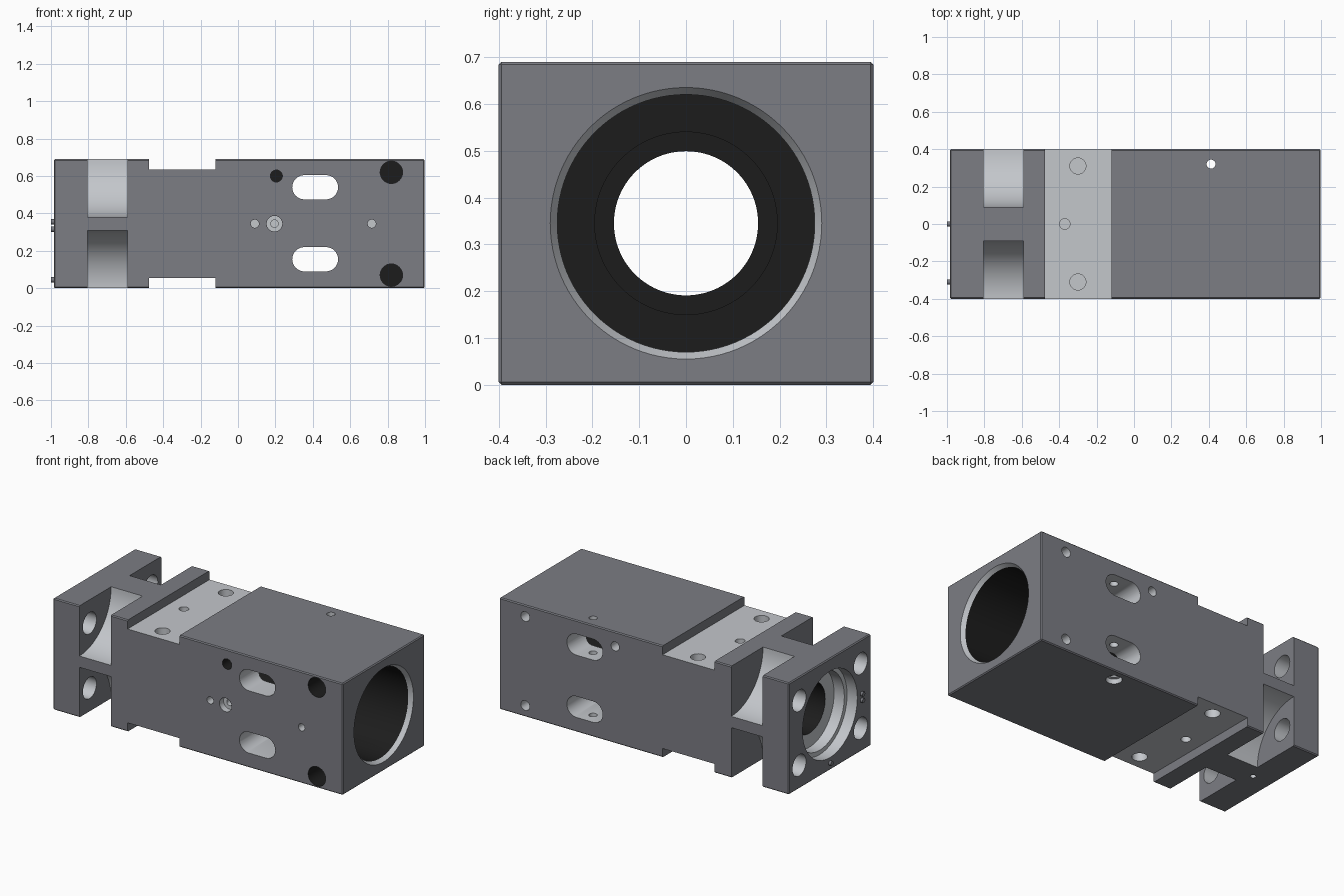
import bpy, bmesh, math
from mathutils import Vector

if "Cube" in bpy.data.objects:
    bpy.data.objects.remove(bpy.data.objects["Cube"])


def material(name, color):
    m = bpy.data.materials.new(name)
    m.diffuse_color = (*color, 1)
    m.use_nodes = True
    m.node_tree.nodes["Principled BSDF"].inputs["Base Color"].default_value = m.diffuse_color
    return m


BODY = material("anodised_grey", (0.2, 0.205, 0.23))
LIGHT = material("machined_metal", (0.55, 0.57, 0.6))
DARK = material("black_bore", (0.012, 0.012, 0.012))
MATS = [BODY, LIGHT, DARK]
G, L, D = 0, 1, 2
X0, X1, W, H = -0.985, 0.997, 0.40, 0.69
ZC = H / 2
cutters = []


def finish(bm, name, cutter=True):
    bmesh.ops.recalc_face_normals(bm, faces=bm.faces)
    me = bpy.data.meshes.new(name)
    bm.to_mesh(me)
    bm.free()
    for m in MATS:
        me.materials.append(m)
    ob = bpy.data.objects.new(name, me)
    bpy.context.collection.objects.link(ob)
    if cutter:
        ob.hide_render = True
        cutters.append(ob)
    return ob


def lathe(name, origin, axis, profile, mats, cap=G, n=48, cutter=True):
    """Turned solid: profile holds (distance along axis, radius)."""
    bm = bmesh.new()
    q = Vector((0, 0, 1)).rotation_difference(Vector(axis))
    o = Vector(origin)
    rings = []
    for t, r in profile:
        rings.append([bm.verts.new(o + q @ Vector((
            r * math.cos(2 * math.pi * i / n), r * math.sin(2 * math.pi * i / n), t)))
            for i in range(n)])
    for k in range(len(rings) - 1):
        a, b = rings[k], rings[k + 1]
        for i in range(n):
            j = (i + 1) % n
            bm.faces.new((a[i], a[j], b[j], b[i])).material_index = mats[k]
    bm.faces.new(rings[0]).material_index = cap
    bm.faces.new(rings[-1]).material_index = cap
    return finish(bm, name, cutter)


def drill(name, origin, axis, r, depth, mat=L, n=32):
    lathe(name, origin, axis, [(-0.03, r), (depth, r)], [mat], mat, n)


def box(name, lo, hi, bevel=0.0, cutter=True):
    bm = bmesh.new()
    bmesh.ops.create_cube(bm, size=1)
    for v in bm.verts:
        v.co = [(a + b) / 2 + c * (b - a) for a, b, c in zip(lo, hi, v.co)]
    if bevel:
        bmesh.ops.bevel(bm, geom=bm.edges[:], offset=bevel, segments=1, affect='EDGES')
    else:
        bm.normal_update()
        for f in bm.faces:
            f.material_index = L if abs(f.normal.z) > 0.5 else G
    return finish(bm, name, cutter)


# main block
body = box("housing_body", (X0, -W, 0), (X1, W, H), 0.006, False)

# wide recesses across top and bottom, with their mounting holes
box("top_recess", (-0.475, -0.5, 0.635), (-0.12, 0.5, 0.8))
box("bottom_recess", (-0.475, -0.5, -0.1), (-0.12, 0.5, 0.055))
for z, d in ((0.635, -1), (0.055, 1)):
    for y in (-0.31, 0.31):
        drill("recess_bolt_hole", (-0.3, y, z), (0, 0, d), 0.043, 0.14)
    drill("recess_pin_hole", (-0.37, 0, z), (0, 0, d), 0.028, 0.08)

# rounded pockets at the four long edges, behind the end flange
for y in (-W, W):
    for z in (0, H):
        lathe("corner_pocket", (-0.805, y, z), (1, 0, 0), [(0, 0.31), (0.215, 0.31)], [L], G, 96)

# stepped main bore, from the right end
lathe("main_bore", (X1, 0, ZC), (-1, 0, 0),
      [(-0.02, 0.302), (0.025, 0.275), (1.04, 0.275), (1.04, 0.195),
       (1.25, 0.195), (1.25, 0.154), (1.9, 0.154)],
      [L, D, D, D, D, D], D, 96)
# motor seat bore, from the left end
lathe("flange_bore", (X0, 0, ZC), (1, 0, 0),
      [(-0.03, 0.267), (0.07, 0.267), (0.07, 0.24), (0.14, 0.24)], [L, L, L], L, 96)
# flange bolt holes
for y in (-0.3, 0.3):
    for z in (ZC - 0.2, ZC + 0.2):
        drill("flange_bolt_hole", (X0, y, z), (1, 0, 0), 0.066, 0.21)
drill("flange_bottom_hole", (-0.85, 0, 0), (0, 0, 1), 0.016, 0.04)

# oblong slots through front and back
for z in (0.155, 0.54):
    bm = bmesh.new()
    r, n = 0.065, 16
    pts = []
    for cx, start in ((0.47, -math.pi / 2), (0.355, math.pi / 2)):
        for i in range(n + 1):
            a = start + math.pi * i / n
            pts.append((cx + r * math.cos(a), z + r * math.sin(a)))
    f = bm.faces.new([bm.verts.new((x, -0.5, zz)) for x, zz in pts])
    ext = bmesh.ops.extrude_face_region(bm, geom=[f])["geom"]
    bmesh.ops.translate(bm, vec=(0, 1, 0), verts=[v for v in ext if isinstance(v, bmesh.types.BMVert)])
    for f in bm.faces:
        f.material_index = L
    finish(bm, "side_slot")

# clamp screw holes: wide at the front, narrow at the back
for z in (0.07, 0.62):
    drill("clamp_hole_front", (0.82, -W, z), (0, 1, 0), 0.06, 0.2, D)
    drill("clamp_hole_back", (0.82, W, z), (0, -1, 0), 0.03, 0.22)
drill("port_front", (0.205, -W, 0.6), (0, 1, 0), 0.032, 0.22, D)
drill("port_back", (0.205, W, 0.6), (0, -1, 0), 0.028, 0.2)

# small holes on the front face
lathe("front_stepped_hole", (0.195, -W, ZC), (0, 1, 0),
      [(-0.03, 0.042), (0.04, 0.042), (0.04, 0.02), (0.09, 0.02)], [L, L, L], L, 32)
for x in (0.09, 0.715):
    drill("front_small_hole", (x, -W, ZC), (0, 1, 0), 0.022, 0.06)

# vertical pin hole with a counterbore underneath
lathe("vertical_hole", (0.412, 0.32, 0), (0, 0, 1),
      [(-0.03, 0.045), (0.03, 0.045), (0.03, 0.024), (0.75, 0.024)], [L, L, L], L, 32)

# cut everything out of the block
bpy.context.view_layer.objects.active = body
for c in cutters:
    m = body.modifiers.new(c.name, 'BOOLEAN')
    m.operation = 'DIFFERENCE'
    m.solver = 'EXACT'
    m.object = c
    bpy.ops.object.modifier_apply(modifier=m.name)
for c in cutters:
    bpy.data.objects.remove(c)

# small locating pins on the flange face
pins = [lathe("flange_pin", (X0 + 0.03, y, z), (-1, 0, 0), [(0, 0.014), (0.045, 0.014)],
              [G], G, 24, False)
        for y, z in ((0.0, 0.045), (-0.31, 0.355), (-0.31, 0.315))]

bpy.ops.object.select_all(action='DESELECT')
for ob in [body] + pins:
    ob.select_set(True)
bpy.context.view_layer.objects.active = body
bpy.ops.object.shade_smooth_by_angle(angle=math.radians(25))
